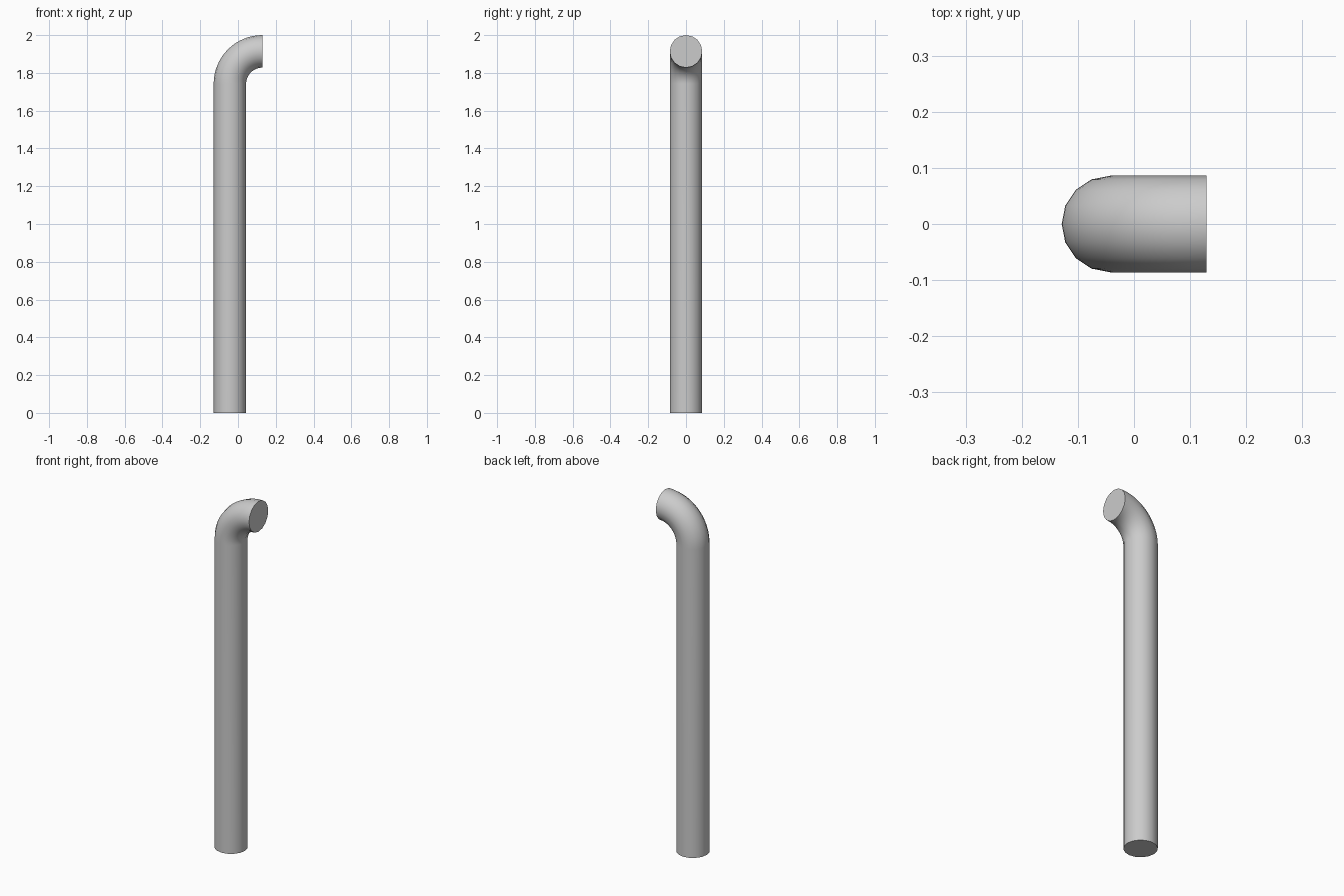
import bpy, bmesh, math
from mathutils import Vector

if "Cube" in bpy.data.objects:
    bpy.data.objects.remove(bpy.data.objects["Cube"])

R = 0.086          # pipe radius
BEND = 2 * R       # centreline bend radius
CX = -R / 2        # upright axis position
ZB = 2 - R - BEND  # height where the bend starts
SIDES, STEPS = 16, 16

# Centreline stations: (centre, outward direction of the ring in the xz plane)
stations = [(Vector((CX, 0, 0)), 0.0)]
for i in range(STEPS + 1):
    a = math.pi / 2 * i / STEPS
    stations.append((Vector((CX + BEND * (1 - math.cos(a)), 0, ZB + BEND * math.sin(a))), a))

# Bent pipe: a ring at every station, skinned and capped
bm = bmesh.new()
rings = []
for c, a in stations:
    out = Vector((-math.cos(a), 0, math.sin(a)))
    ring = []
    for k in range(SIDES):
        t = 2 * math.pi * k / SIDES
        ring.append(bm.verts.new(c + R * (math.cos(t) * out + math.sin(t) * Vector((0, 1, 0)))))
    rings.append(ring)
for lo, hi in zip(rings, rings[1:]):
    for k in range(SIDES):
        n = (k + 1) % SIDES
        bm.faces.new((lo[k], lo[n], hi[n], hi[k]))
bm.faces.new(rings[0])
bm.faces.new(rings[-1])
bmesh.ops.recalc_face_normals(bm, faces=bm.faces[:])

mesh = bpy.data.meshes.new("bent_pipe")
bm.to_mesh(mesh)
bm.free()
pipe = bpy.data.objects.new("bent_pipe", mesh)
bpy.context.collection.objects.link(pipe)
bpy.context.view_layer.objects.active = pipe
pipe.select_set(True)
bpy.ops.object.shade_smooth_by_angle(angle=math.radians(40))
